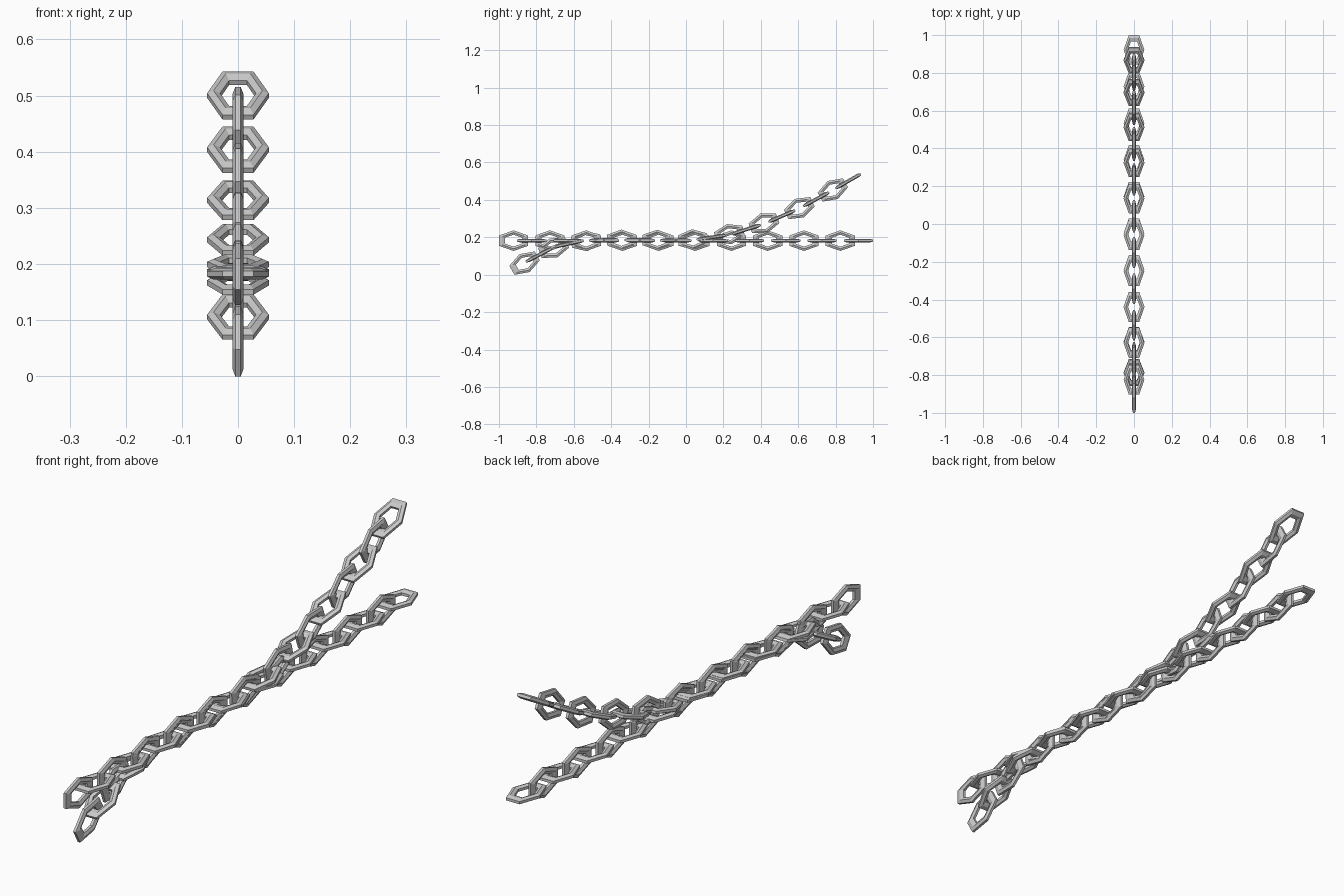
import bpy, bmesh
from math import sin, cos, pi
from mathutils import Vector

if "Cube" in bpy.data.objects:
    bpy.data.objects.remove(bpy.data.objects["Cube"])

APEX, HALF_LEN = 0.055, 0.078                # half width and half length of a link
BAR, THICK = 0.0115, 0.0098                  # half bar width and half bar thickness
MAJOR = APEX - BAR
STRETCH = HALF_LEN / (APEX * cos(pi / 6))    # hexagon is stretched along the chain


def add_link(bm, centre, tangent, upright):
    """Six-sided link with a six-sided bar section, flat on the rim, ridged on the faces."""
    t = tangent.normalized()
    x = Vector((1, 0, 0))
    n = x.cross(t)
    w, d = (n, n.cross(t)) if upright else (x, n)
    rings = []
    for i in range(6):
        a = i * pi / 3
        ring = []
        for j in range(6):
            b = (j + 0.5) * pi / 3
            r = MAJOR + BAR / cos(pi / 6) * cos(b)
            h = THICK * sin(b)
            ring.append(bm.verts.new(centre + w * r * cos(a)
                                     + t * r * sin(a) * STRETCH + d * h))
        rings.append(ring)
    for i in range(6):
        p, q = rings[i], rings[(i + 1) % 6]
        for j in range(6):
            k = (j + 1) % 6
            bm.faces.new((p[j], q[j], q[k], p[k]))


def make_chain(name, centres):
    bm = bmesh.new()
    last = len(centres) - 1
    for i, c in enumerate(centres):
        tangent = centres[min(i + 1, last)] - centres[max(i - 1, 0)]
        add_link(bm, c, tangent, i % 2 == 0)
    bmesh.ops.recalc_face_normals(bm, faces=bm.faces[:])
    mesh = bpy.data.meshes.new(name)
    bm.to_mesh(mesh)
    bm.free()
    obj = bpy.data.objects.new(name, mesh)
    bpy.context.collection.objects.link(obj)


# Straight chain: 20 evenly spaced links
pitch = 2 * (1 - HALF_LEN) / 19
make_chain("straight_chain",
           [Vector((0, -1 + HALF_LEN + i * pitch, 0.182)) for i in range(20)])

# Curved chain: centres of the upright links (y, z), flat links lie between them
path = [(-0.863, 0.062), (-0.708, 0.143), (-0.535, 0.180), (-0.345, 0.186),
        (-0.155, 0.185), (0.036, 0.188), (0.232, 0.217), (0.417, 0.275),
        (0.606, 0.356), (0.785, 0.453)]
pts = [Vector((0, y, z)) for y, z in path]
centres = []
for i in range(len(pts) - 1):
    a, b = pts[i], pts[i + 1]
    before = pts[i - 1] if i else 2 * a - b
    after = pts[i + 2] if i + 2 < len(pts) else 2 * b - a
    centres += [a, (9 * (a + b) - before - after) / 16]
centres += [pts[-1], Vector((0, 0.867, 0.500))]
make_chain("curved_chain", centres)
